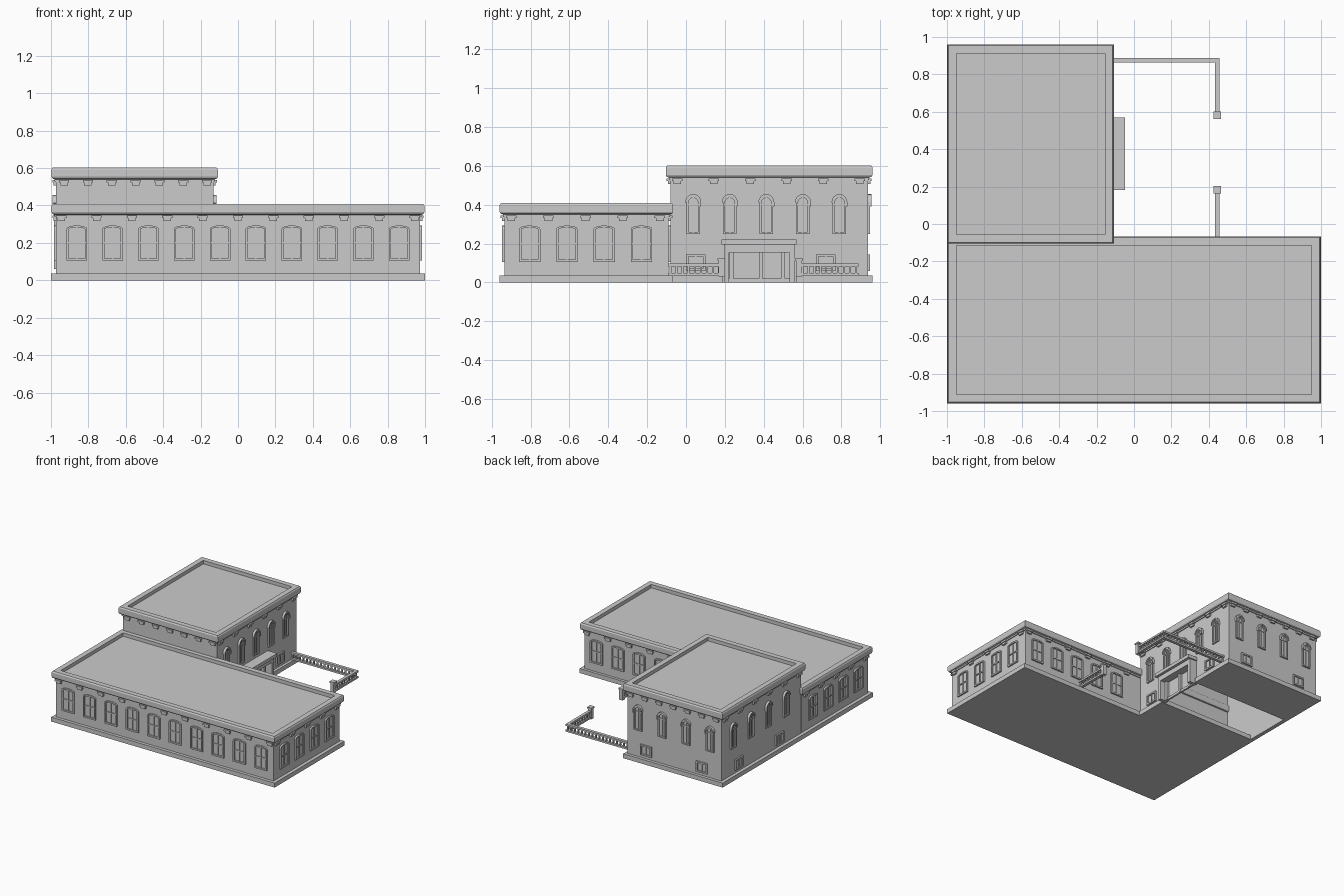
import bpy, bmesh
from math import pi, sin, cos
from mathutils import Vector

old = bpy.data.objects.get("Cube")
if old:
    bpy.data.objects.remove(old)

stone = bpy.data.materials.new("stone_grey")
stone.use_nodes = True
GREY = (0.6, 0.6, 0.6, 1)
stone.diffuse_color = GREY
stone.node_tree.nodes["Principled BSDF"].inputs["Base Color"].default_value = GREY


def finish(name, bm, fix=True):
    if fix:
        bmesh.ops.recalc_face_normals(bm, faces=bm.faces[:])
    mesh = bpy.data.meshes.new(name)
    bm.to_mesh(mesh)
    bm.free()
    mesh.materials.append(stone)
    ob = bpy.data.objects.new(name, mesh)
    bpy.context.collection.objects.link(ob)
    return ob


def add_box(bm, x0, x1, y0, y1, z0, z1):
    v = [bm.verts.new((x, y, z)) for z in (z0, z1)
         for x, y in ((x0, y0), (x1, y0), (x1, y1), (x0, y1))]
    bm.faces.new(v[3::-1])
    bm.faces.new(v[4:])
    for i in range(4):
        j = (i + 1) % 4
        bm.faces.new((v[i], v[j], v[j + 4], v[i + 4]))


def box(name, *dims):
    bm = bmesh.new()
    add_box(bm, *dims)
    return finish(name, bm)


def loft(name, rect, profile, bottom=True):
    """Stack rectangles grown by each (offset, height) of the profile."""
    x0, x1, y0, y1 = rect
    bm = bmesh.new()
    rings = []
    for o, z in profile:
        rings.append([bm.verts.new(p) for p in (
            (x0 - o, y0 - o, z), (x1 + o, y0 - o, z),
            (x1 + o, y1 + o, z), (x0 - o, y1 + o, z))])
    for a, b in zip(rings, rings[1:]):
        for i in range(4):
            j = (i + 1) % 4
            bm.faces.new((a[i], a[j], b[j], b[i]))
    bm.faces.new(rings[-1])
    if bottom:
        bm.faces.new(rings[0][::-1])
    return finish(name, bm, False)


class Side:
    """A wall plane: place(u, z, d) gives a point d in front of the wall."""
    def __init__(self, normal, dist):
        self.n = Vector(normal)
        self.u = Vector((abs(self.n.y), abs(self.n.x), 0))
        self.base = self.n * dist

    def place(self, u, z, d):
        return self.base + self.u * u + self.n * d + Vector((0, 0, z))

    def block(self, bm, u0, u1, z0, z1, d0, d1):
        a, b = self.place(u0, z0, d0), self.place(u1, z1, d1)
        lo = [min(p, q) for p, q in zip(a, b)]
        hi = [max(p, q) for p, q in zip(a, b)]
        add_box(bm, lo[0], hi[0], lo[1], hi[1], lo[2], hi[2])


def outline(u, half, z0, spring, rise, n=8):
    pts = [(u - half, z0), (u + half, z0)]
    for i in range(n + 1):
        a = pi * i / n
        pts.append((u + half * cos(a), spring + rise * sin(a)))
    return pts


def add_window(bm, side, u, half, z0, spring, rise, rim, depth=0.012, transom=None):
    outer = outline(u, half, z0, spring, rise)
    inner = outline(u, half - rim, z0 + rim, spring - (0 if rise else rim), max(rise - rim, 0))
    loops = [(outer, 0), (outer, depth), (inner, depth), (inner, 0.002)]
    rings = [[bm.verts.new(side.place(p, z, d)) for p, z in pts] for pts, d in loops]
    n = len(outer)
    for a, b in zip(rings, rings[1:]):
        for i in range(n):
            j = (i + 1) % n
            bm.faces.new((a[i], a[j], b[j], b[i]))
    bm.faces.new(rings[-1])
    # central mullion and cross bar
    side.block(bm, u - 0.004, u + 0.004, z0 + rim, spring + rise - rim, 0, depth * 0.7)
    if transom:
        side.block(bm, u - half + rim, u + half - rim, transom - 0.004, transom + 0.004, 0, depth * 0.7)


def window_row(name, side, centres, kind):
    bm = bmesh.new()
    for u in centres:
        if kind == "broad":
            add_window(bm, side, u, 0.055, 0.105, 0.275, 0.018, 0.012, transom=0.2)
        elif kind == "arched":
            add_window(bm, side, u, 0.035, 0.25, 0.41, 0.036, 0.01, transom=0.4)
            # raised hood over the arch
            hood, lip = outline(u, 0.041, 0.39, 0.413, 0.042), outline(u, 0.033, 0.39, 0.41, 0.034)
            for k in range(1, len(hood) - 1):
                quad = [hood[k], hood[k + 1], lip[k + 1], lip[k]]
                back = [bm.verts.new(side.place(p, z, 0)) for p, z in quad]
                front = [bm.verts.new(side.place(p, z, 0.018)) for p, z in quad]
                bm.faces.new(front)
                for i in range(4):
                    j = (i + 1) % 4
                    bm.faces.new((back[i], back[j], front[j], front[i]))
        else:
            add_window(bm, side, u, 0.05, 0.06, 0.145, 0, 0.012)
    finish(name, bm)


def bracket_row(name, side, centres, top):
    bm = bmesh.new()
    for u in centres:
        side.block(bm, u - 0.027, u + 0.027, top - 0.014, top, 0, 0.02)
        side.block(bm, u - 0.02, u + 0.02, top - 0.03, top - 0.014, 0, 0.013)
    finish(name, bm)


def spread(a, b, n):
    return [a + (b - a) * i / (n - 1) for i in range(n)]


def cornice(name, rect, z, top):
    loft(name, rect, [(0, z - 0.012), (0.007, z - 0.012), (0.007, z), (0.019, z + 0.004),
                      (0.024, z + 0.014), (0.024, top - 0.01), (0.018, top),
                      (-0.024, top), (-0.024, top - 0.028)])


# Main masses
LOW = (-0.973, 0.973, -0.935, -0.09)
TALL = (-0.973, -0.132, -0.08, 0.936)
loft("low_wing_walls", LOW, [(0, 0.0), (0, 0.35)])
loft("tall_wing_walls", TALL, [(0, 0.0), (0, 0.54)], bottom=False)
cornice("low_wing_cornice", LOW, 0.35, 0.408)
cornice("tall_wing_cornice", TALL, 0.54, 0.602)

# Plinths, left open behind the entrance
box("low_wing_plinth", -1, 1, -0.96, -0.068, 0, 0.036)
box("tall_wing_plinth_near", -1, -0.11, -0.08, 0.19, 0, 0.036)
box("tall_wing_plinth_far", -1, -0.11, 0.57, 0.96, 0, 0.036)
box("tall_wing_plinth_strip", -1, -0.968, 0.19, 0.57, 0, 0.036)

# Low wing windows and brackets
low_front, low_back = Side((0, -1, 0), 0.935), Side((0, 1, 0), -0.09)
low_left, low_right = Side((1, 0, 0), 0.973), Side((-1, 0, 0), 0.973)
bays = spread(-0.862, 0.862, 10)
ends = spread(-0.805, -0.229, 4)
window_row("low_front_windows", low_front, bays, "broad")
window_row("low_back_windows", low_back, bays[5:], "broad")
bracket_row("low_front_brackets", low_front, spread(-0.945, 0.945, 11), 0.346)
bracket_row("low_back_brackets", low_back, spread(0.0, 0.945, 6), 0.346)
for tag, side in (("left", low_left), ("right", low_right)):
    window_row("low_" + tag + "_windows", side, ends, "broad")
    bracket_row("low_" + tag + "_brackets", side, spread(-0.9, -0.134, 5), 0.346)

# Tall wing windows and brackets
tall_front, tall_back = Side((0, -1, 0), 0.08), Side((0, 1, 0), 0.936)
tall_left, tall_right = Side((1, 0, 0), -0.132), Side((-1, 0, 0), 0.973)
window_row("tall_left_windows", tall_left, spread(0.037, 0.79, 5), "arched")
window_row("tall_right_windows", tall_right, spread(0.115, 0.79, 4), "arched")
window_row("tall_back_windows", tall_back, spread(-0.875, -0.23, 4), "arched")
window_row("left_basement_windows", tall_left, (0.05, 0.72), "basement")
window_row("right_basement_windows", tall_right, (0.2, 0.72), "basement")
window_row("back_basement_windows", tall_back, (-0.8, -0.3), "basement")
for tag, side in (("front", tall_front), ("back", tall_back)):
    bracket_row("tall_" + tag + "_brackets", side, spread(-0.93, -0.165, 7), 0.536)
for tag, side in (("left", tall_left), ("right", tall_right)):
    bracket_row("tall_" + tag + "_brackets", side, spread(-0.045, 0.895, 6), 0.536)

# Entrance: jambs, lintel, canopy and double doors
bm = bmesh.new()
for y0, y1 in ((0.195, 0.222), (0.533, 0.56)):
    add_box(bm, -0.14, -0.07, y0, y1, 0, 0.195)
add_box(bm, -0.14, -0.07, 0.222, 0.533, 0.155, 0.195)
finish("entrance_surround", bm)
box("entrance_canopy", -0.14, -0.048, 0.182, 0.57, 0.195, 0.222)
bm = bmesh.new()
for y in (0.235, 0.385, 0.5):
    tall_left.block(bm, y - 0.01, y + 0.01, 0, 0.155, 0, 0.02)
tall_left.block(bm, 0.222, 0.533, 0, 0.02, 0, 0.014)
finish("entrance_doors", bm)

# Courtyard balustrades
bm = bmesh.new()


def balustrade(x0, y0, x1, y1):
    w = 0.012
    for half, z0, z1 in ((w, 0.036, 0.05), (w, 0.082, 0.097)):
        add_box(bm, min(x0, x1) - half, max(x0, x1) + half,
                min(y0, y1) - half, max(y0, y1) + half, z0, z1)
    count = round((abs(x1 - x0) + abs(y1 - y0)) / 0.032)
    for i in range(count + 1):
        x, y = x0 + (x1 - x0) * i / count, y0 + (y1 - y0) * i / count
        add_box(bm, x - 0.005, x + 0.005, y - 0.005, y + 0.005, 0.05, 0.082)


balustrade(-0.12, 0.875, 0.445, 0.875)
balustrade(0.445, 0.875, 0.445, 0.6)
balustrade(0.445, -0.08, 0.445, 0.17)
finish("balustrades", bm)
bm = bmesh.new()
for y in (0.182, 0.582):
    add_box(bm, 0.43, 0.46, y - 0.015, y + 0.015, 0.03, 0.112)
    add_box(bm, 0.425, 0.465, y - 0.02, y + 0.02, 0.112, 0.124)
finish("gate_posts", bm)
